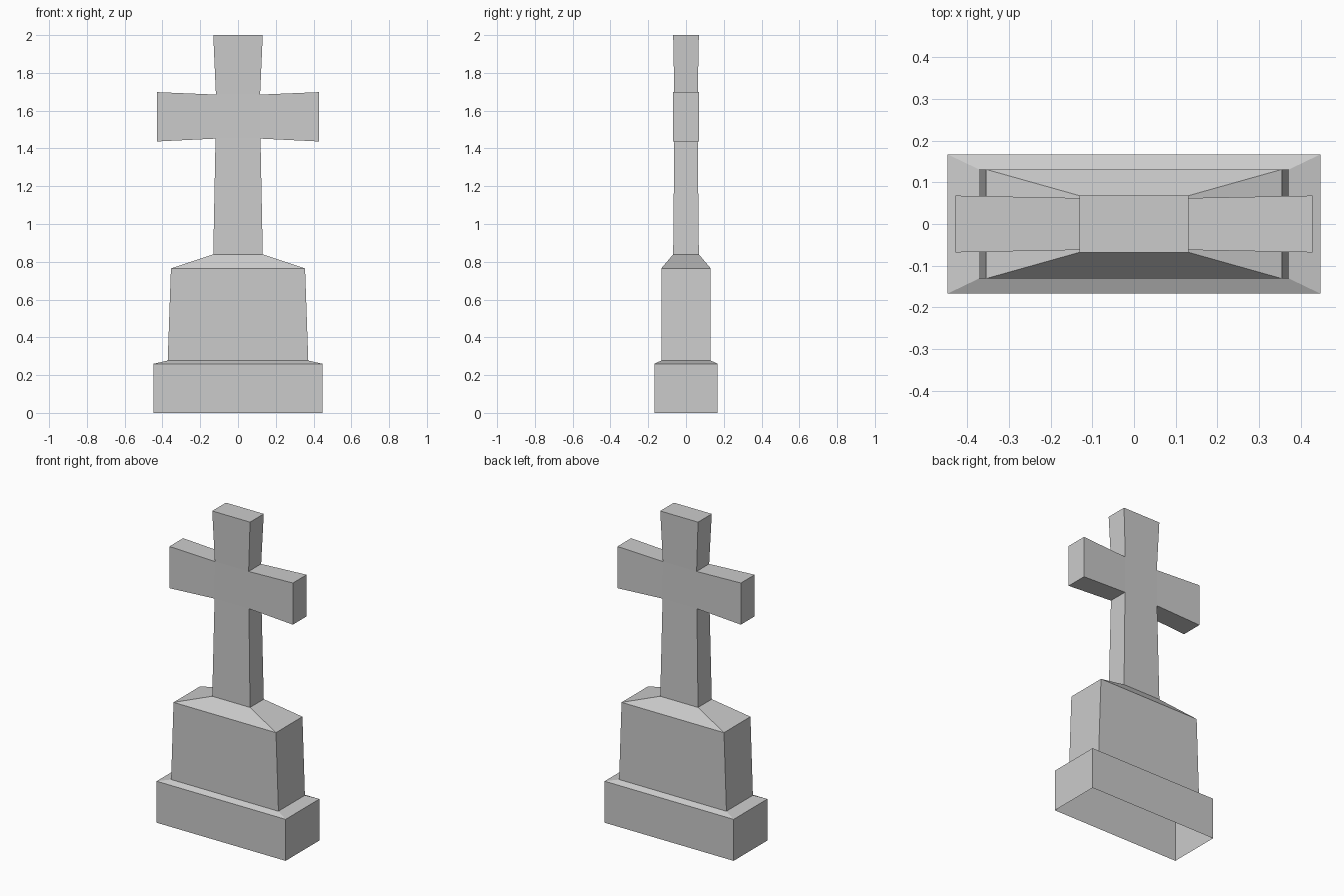
import bpy, bmesh
from mathutils import Vector

if "Cube" in bpy.data.objects:
    bpy.data.objects.remove(bpy.data.objects["Cube"])


def loft(bm, rings):
    """Join rectangular rings (half x, half y, z); return the rings and the side faces per level."""
    loops = [[bm.verts.new((sx * hx, sy * hy, z))
              for sx, sy in ((-1, -1), (1, -1), (1, 1), (-1, 1))]
             for hx, hy, z in rings]
    levels = []
    for a, b in zip(loops, loops[1:]):
        levels.append([bm.faces.new((a[i], a[(i + 1) % 4], b[(i + 1) % 4], b[i]))
                       for i in range(4)])
    return loops, levels


def finish(bm, name):
    bm.normal_update()
    mesh = bpy.data.meshes.new(name)
    bm.to_mesh(mesh)
    bm.free()
    obj = bpy.data.objects.new(name, mesh)
    bpy.context.collection.objects.link(obj)


# Plinth, tapered block and sloping shoulders; hollow and open underneath
bm = bmesh.new()
loft(bm, [(0.447, 0.167, 0.0), (0.447, 0.167, 0.26), (0.372, 0.131, 0.277),
          (0.355, 0.131, 0.765), (0.131, 0.068, 0.839)])
finish(bm, "pedestal")

# Cross: waisted upright with a closed top
bm = bmesh.new()
loops, levels = loft(bm, [(0.131, 0.068, 0.839), (0.119, 0.062, 1.452),
                          (0.117, 0.062, 1.685), (0.131, 0.068, 2.0)])
bm.faces.new(loops[-1])

# Flared arms extruded from the sides of the crossing
crossing = levels[1]
for face, side in ((crossing[1], 1), (crossing[3], -1)):
    end = bmesh.ops.extrude_discrete_faces(bm, faces=[face])["faces"][0]
    for v in end.verts:
        z = 1.698 if v.co.z > 1.57 else 1.437
        v.co = Vector((side * 0.428, 0.068 if v.co.y > 0 else -0.068, z))
finish(bm, "cross")
